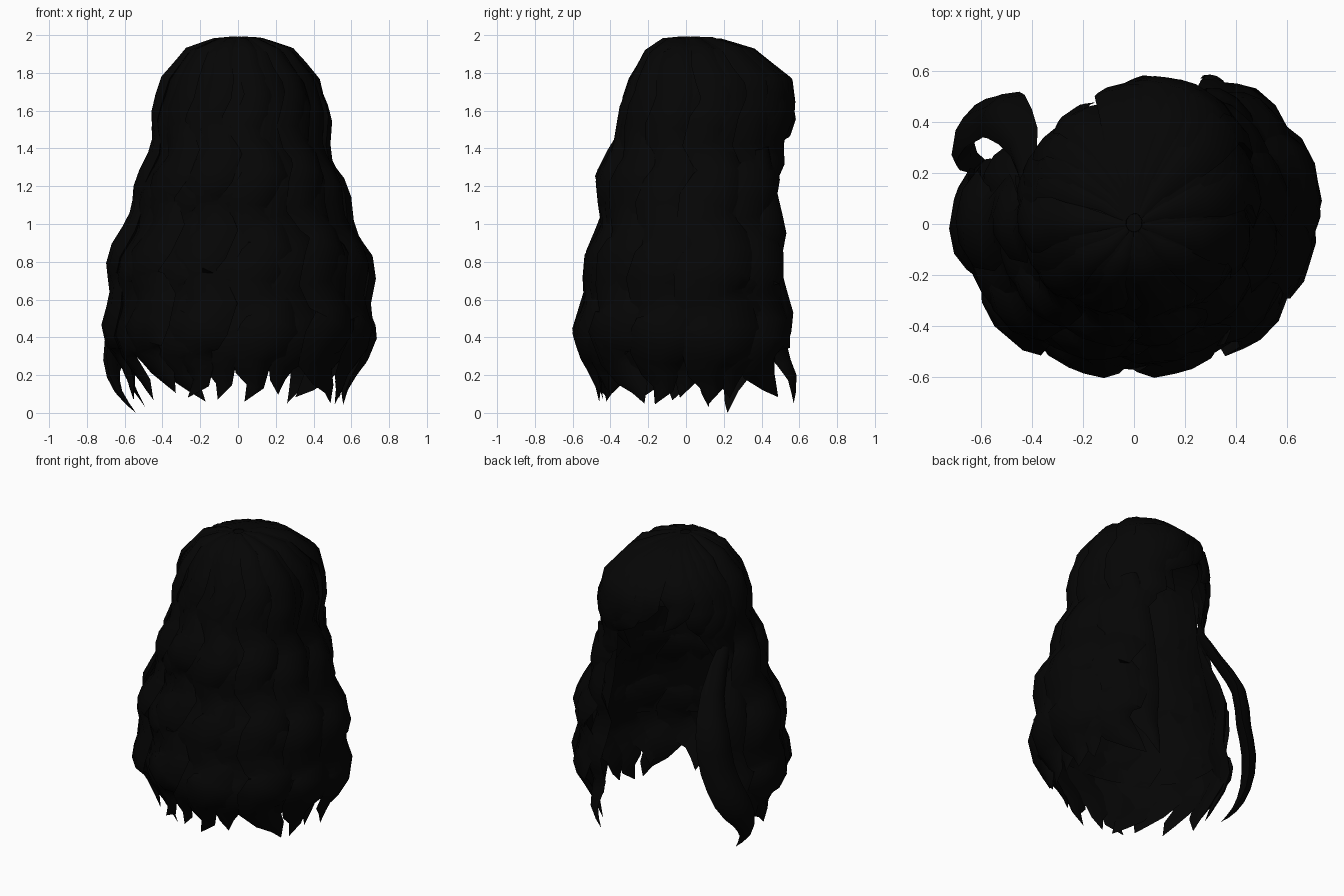
import bpy, bmesh, math, random
from mathutils import Vector

random.seed(7)
if "Cube" in bpy.data.objects:
    bpy.data.objects.remove(bpy.data.objects["Cube"])

black = bpy.data.materials.new("black hair")
black.use_nodes = True
black.diffuse_color = (0.0016, 0.0016, 0.0016, 1)
bsdf = next(n for n in black.node_tree.nodes if n.type == "BSDF_PRINCIPLED")
bsdf.inputs["Base Color"].default_value = black.diffuse_color

# Overall outline: height, side, front and back radius
OUTLINE = [(1.99, .015, .015, .015), (1.97, .13, .13, .18), (1.91, .27, .21, .34),
           (1.76, .39, .29, .51), (1.5, .44, .35, .52), (1.3, .47, .44, .48),
           (1.05, .56, .44, .45), (.75, .66, .51, .47), (.45, .67, .56, .51),
           (.2, .61, .53, .53), (0, .55, .45, .53)]


def hull(a, z, scale=1.0):
    """Point on the outline at an angle and a height."""
    for hi, lo in zip(OUTLINE, OUTLINE[1:]):
        if z >= lo[0]:
            f = (hi[0] - z) / (hi[0] - lo[0])
            side, front, back = (hi[k] + (lo[k] - hi[k]) * f for k in (1, 2, 3))
            break
    s, c = math.sin(a), math.cos(a)
    if s > 0 and c > 0:
        scale *= 1 + .26 * s * c
    return Vector((side * c * scale, (back if s > 0 else front) * s * scale, z))


def finish(name, bm):
    bmesh.ops.recalc_face_normals(bm, faces=bm.faces)
    me = bpy.data.meshes.new(name)
    bm.to_mesh(me)
    bm.free()
    me.materials.append(black)
    me.polygons.foreach_set("use_smooth", [True] * len(me.polygons))
    me.set_sharp_from_angle(angle=math.radians(50))
    bpy.context.collection.objects.link(bpy.data.objects.new(name, me))


# Lens-shaped lock section: across, outward
SECTION = [(-1, 0), (-.55, .75), (.1, 1), (.65, .7), (1, 0), (0, -.5)]


def lock(name, path, widths, thick):
    """Sweep the lens section down a path, closing in a point."""
    bm = bmesh.new()
    rings = []
    for i, p in enumerate(path[:-1]):
        along = (path[i + 1] - path[max(i - 1, 0)]).normalized()
        radial = Vector((p.x, p.y, 0)).normalized()
        across = Vector((-radial.y, radial.x, 0))
        across = (across - along * across.dot(along)).normalized()
        out = across.cross(along)
        if out.dot(radial + Vector((0, 0, .5))) < 0:
            out = -out
        t = thick * min(1, widths[i] / .18)
        rings.append([bm.verts.new(p + across * u * widths[i] + out * v * t)
                      for u, v in SECTION])
    tip = bm.verts.new(path[-1])
    m = len(SECTION)
    for r, s in zip(rings, rings[1:]):
        for j in range(m):
            k = (j + 1) % m
            bm.faces.new((r[j], r[k], s[k], s[j]))
    for j in range(m):
        bm.faces.new((rings[-1][j], rings[-1][(j + 1) % m], tip))
    bm.faces.new(rings[0])
    finish(name, bm)


def heights(end):
    """Rows close together on the crown, even below."""
    rows = [1.987, 1.97, 1.945, 1.91, 1.84, 1.76]
    count = max(4, round((1.76 - end) / .08))
    return rows + [1.76 + (end - 1.76) * i / count for i in range(1, count + 1)]


def hanging_lock(name, angle, end, spacing, scale, thick, taper=.32, sweep=0.0):
    phase = random.uniform(-.8, .8)
    curl = random.choice((-1, -1, 1)) * random.uniform(.08, .12)
    path, widths = [], []
    for z in heights(end):
        calm = min(1, max(0, (1.93 - z) / .5))
        low = max(0, min(1, (end + taper - z) / taper))
        drift = sweep * min(1, max(0, (1.96 - z) / .5)) ** .8
        radius = hull(angle + drift, z, scale).xy.length
        turn = z * math.tau / .4 + phase
        a = angle + drift + (.045 * calm * math.sin(turn) + curl * low ** 2) / max(radius, .15)
        p = hull(a, z, scale)
        p += Vector((p.x, p.y, 0)).normalized() * .02 * calm * math.cos(turn)
        path.append(p)
        widths.append(max(.015, spacing * .66 * radius) * (1 - .95 * low ** 1.2))
    lock(name, path, widths, thick)


# Broad outer locks, with flatter locks filling the valleys between them
ANGLES = [178, 221, 251, 283, 318, 348, 378, 405]
for i, deg in enumerate(ANGLES):
    hanging_lock("outer_lock_%d" % i, math.radians(deg), random.uniform(.04, .12),
                 .45, .95, .07)
for i, (deg, following) in enumerate(zip(ANGLES, ANGLES[1:])):
    hanging_lock("valley_lock_%d" % i, math.radians((deg + following) / 2),
                 random.uniform(.05, .15), .42, .93, .045)

# Fringe locks above the face, swept to each side
for i, deg in enumerate((55, 67, 79, 91, 103)):
    hanging_lock("left_fringe_%d" % i, math.radians(deg), 1.18 + .08 * i, .34, 1.0, .05, .2,
                 math.radians(56 - deg) * (.85 - .12 * i))
for i, deg in enumerate((115, 128, 141, 154)):
    hanging_lock("right_fringe_%d" % i, math.radians(deg), 1.5 - .1 * i, .34, .98, .05, .22,
                 math.radians(166 - deg) * (.3 + .15 * i))


def loose_curl(name, points, width, thick):
    """Lock along a smooth path through a few points."""
    pts = [Vector(p) for p in points]
    path = []
    for i in range(len(pts) - 1):
        a, b, c, d = pts[max(i - 1, 0)], pts[i], pts[i + 1], pts[min(i + 2, len(pts) - 1)]
        for f in (0, .5):
            path.append(b + (c - a) * f / 2 + (2 * a - 5 * b + 4 * c - d) * f * f / 2
                        + (3 * b - a - 3 * c + d) * f ** 3 / 2)
    path.append(pts[-1])
    fall = [i / (len(path) - 1) for i in range(len(path))]
    lock(name, path, [width * max(.08, min(1, .4 + 2 * f, 2.6 * (1 - f))) for f in fall],
         thick)


# Loose curls falling forward beside the face
loose_curl("right_front_curl", [(-.41, .16, 1.35), (-.43, .32, 1.08), (-.5, .42, .85),
                                (-.54, .42, .62), (-.61, .39, .43), (-.66, .3, .26),
                                (-.63, .24, .12), (-.54, .22, 0)], .115, .1)
loose_curl("right_side_curl", [(-.43, .06, 1.35), (-.48, .14, 1.1), (-.54, .2, .85),
                               (-.56, .14, .6), (-.61, .16, .38), (-.58, .1, .2),
                               (-.49, .12, .03)], .11, .07)
loose_curl("left_back_curl", [(.38, .4, 1.4), (.35, .43, 1.15), (.38, .45, .95),
                              (.33, .42, .77), (.37, .49, .52), (.33, .48, .34),
                              (.32, .56, .19), (.26, .57, .05)], .13, .07)

# Thin cap under the locks, open at the face
bm = bmesh.new()
cols = 36
rows = heights(.5)
grid = [[bm.verts.new(hull(math.tau * j / cols, z, .91) - Vector((0, 0, .02)))
         for j in range(cols)] for z in rows]
for i in range(len(rows) - 1):
    for j in range(cols):
        if rows[i] < 1.72 and 60 <= 360 * j / cols < 160:
            continue
        k = (j + 1) % cols
        bm.faces.new((grid[i][j], grid[i][k], grid[i + 1][k], grid[i + 1][j]))
bm.faces.new(grid[0])
bmesh.ops.delete(bm, geom=[v for v in bm.verts if not v.link_faces], context="VERTS")
finish("under_cap", bm)
